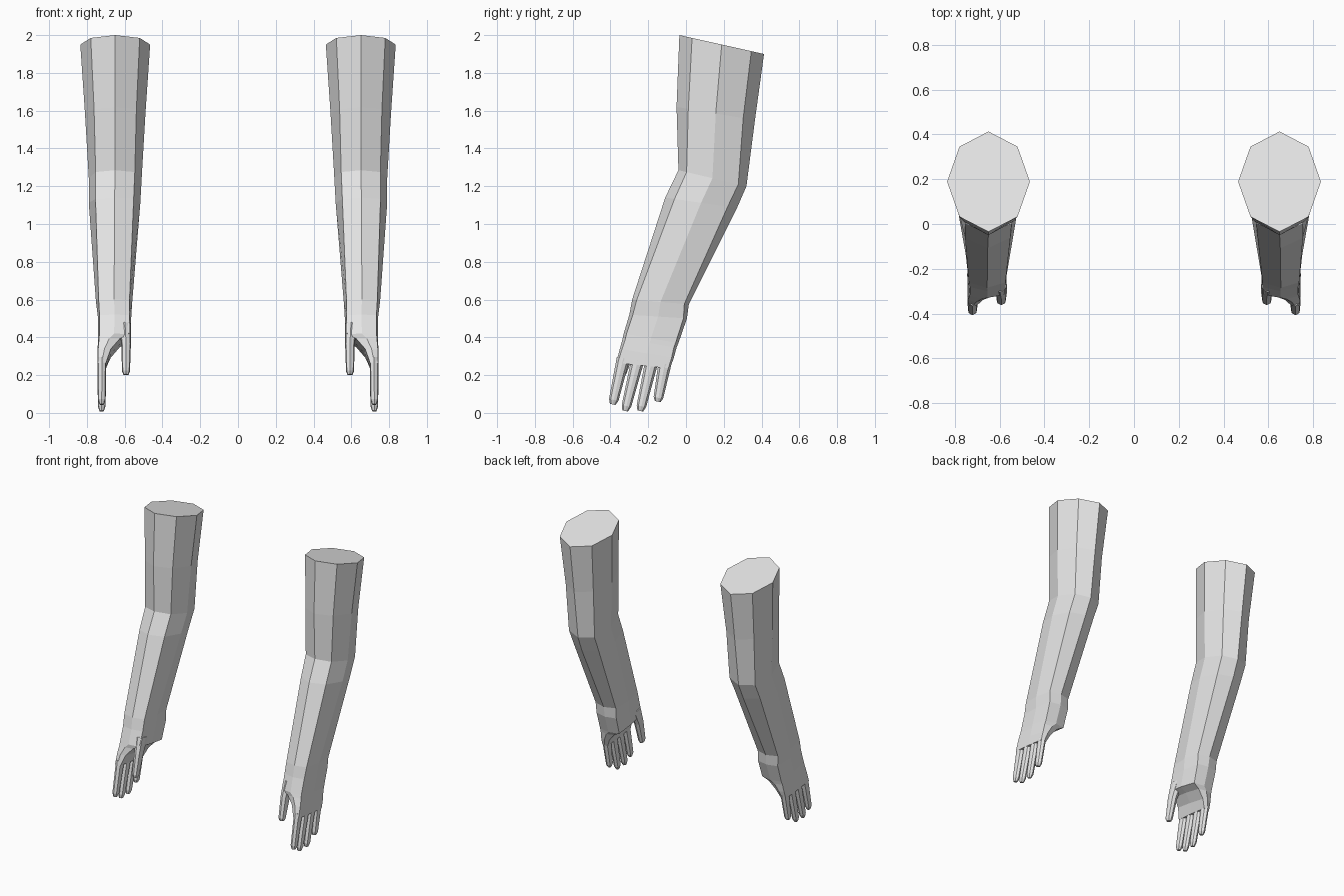
import bpy, bmesh

if "Cube" in bpy.data.objects:
    bpy.data.objects.remove(bpy.data.objects["Cube"])

skin = bpy.data.materials.new("light_grey")
skin.diffuse_color = (0.8, 0.8, 0.8, 1)
skin.use_nodes = True
skin.node_tree.nodes["Principled BSDF"].inputs["Base Color"].default_value = skin.diffuse_color


def ring(front, back, x0, x1, corner=0.7, inset=0.15):
    """Eight points around a section; front and back are (y, z), x0 and x1 the sides."""
    c, h = (x0 + x1) / 2, (x1 - x0) / 2
    shape = [(0, 0), (corner, inset), (1, .5), (corner, 1 - inset),
             (0, 1), (-corner, 1 - inset), (-1, .5), (-corner, inset)]
    return [(c + h * u, front[0] + (back[0] - front[0]) * t,
             front[1] + (back[1] - front[1]) * t) for u, t in shape]


def loft(name, rings):
    """Skin the sections, cap both ends and mirror to the other side."""
    bm = bmesh.new()
    loops = [[bm.verts.new(p) for p in r] for r in rings]
    for a, b in zip(loops, loops[1:]):
        for i in range(8):
            j = (i + 1) % 8
            bm.faces.new((a[i], a[j], b[j], b[i]))
    bm.faces.new(loops[0])
    bm.faces.new(loops[-1])
    bmesh.ops.recalc_face_normals(bm, faces=bm.faces)
    mesh = bpy.data.meshes.new(name)
    bm.to_mesh(mesh)
    bm.free()
    mesh.materials.append(skin)
    ob = bpy.data.objects.new(name, mesh)
    bpy.context.collection.objects.link(ob)
    ob.modifiers.new("mirror", 'MIRROR')
    return ob


# Upper arm, elbow, forearm and wrist
loft("arm", [
    ring((-.035, 2.0), (.413, 1.90), .465, .835),
    ring((-.05, 1.62), (.365, 1.55), .49, .81),
    ring((-.04, 1.285), (.32, 1.20), .51, .79, .74, .12),
    ring((-.11, 1.14), (.27, 1.085), .517, .79, .74, .13),
    ring((-.285, .60), (.015, .575), .56, .752, .85, .08),
    ring((-.30, .52), (.005, .50), .565, .742, .9, .06),
])

# Palm, with the heel stepping back to a thin plate at the knuckles
loft("palm", [
    ring((-.30, .52), (.005, .50), .565, .742, .9, .06),
    ring((-.33, .42), (-.04, .37), .57, .742, .9, .05),
    ring((-.335, .395), (-.05, .345), .62, .742, .9, .05),
    ring((-.35, .34), (-.065, .29), .67, .744, .9, .04),
    ring((-.37, .265), (-.085, .235), .697, .745, .9, .03),
])

# Thumb
loft("thumb", [
    ring((-.305, .48), (-.21, .46), .567, .63, .85),
    ring((-.335, .37), (-.265, .355), .567, .618, .8),
    ring((-.362, .225), (-.312, .215), .572, .614, .8),
    ring((-.357, .205), (-.320, .20), .579, .607, .8),
])

# Fingers: base centre and tip centre as (y, z)
fingers = {
    "index_finger": ((-.332, .29), (-.388, .045)),
    "middle_finger": ((-.255, .28), (-.322, .01)),
    "ring_finger": ((-.182, .27), (-.242, .01)),
    "little_finger": ((-.112, .26), (-.15, .06)),
}
for name, (base, tip) in fingers.items():
    def section(t, w, x0, x1):
        y, z = (a + (b - a) * t for a, b in zip(base, tip))
        return ring((y - w, z + w * .2), (y + w, z - w * .2), x0, x1, .8, .18)
    loft(name, [
        section(0, .034, .697, .744),
        section(.9, .025, .701, .742),
        section(1, .015, .710, .734),
    ])
